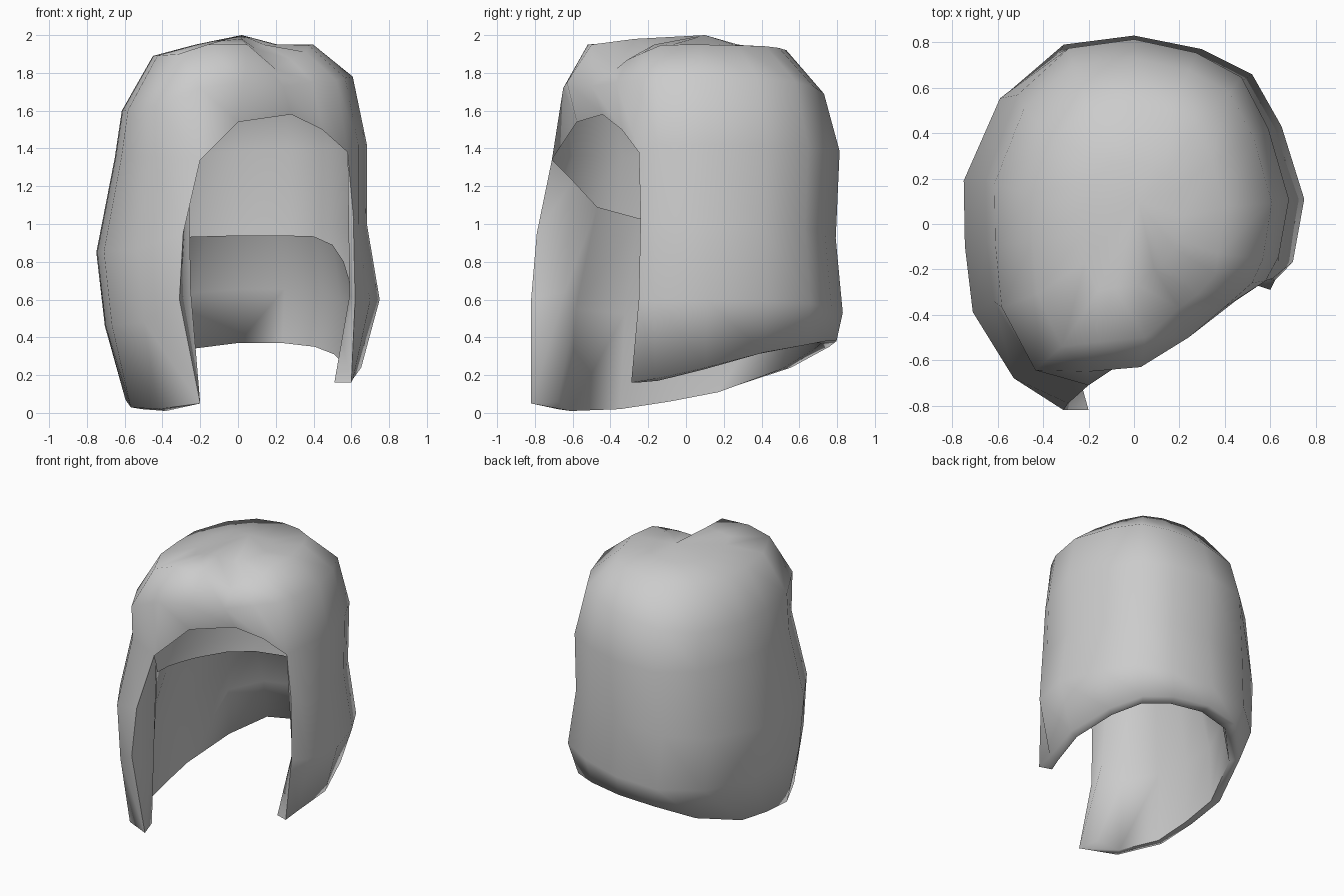
import bpy, bmesh, math

cube = bpy.data.objects.get("Cube")
if cube:
    bpy.data.objects.remove(cube)

mat = bpy.data.materials.new("light grey")
mat.use_nodes = True
GREY = (0.6, 0.6, 0.6, 1)
mat.diffuse_color = GREY
mat.node_tree.nodes["Principled BSDF"].inputs["Base Color"].default_value = GREY

# Widest outline from right cheek, round the back, to left cheek: x, y, hem height
SIDES = [(-.32, -.82, .05), (-.53, -.70, .02), (-.71, -.40, .03), (-.745, -.1, .07),
         (-.75, .20, .12), (-.59, .58, .24), (-.33, .79, .35), (0, .83, .38),
         (.30, .77, .38), (.52, .66, .36), (.65, .43, .32), (.75, .11, .24),
         (.70, -.17, .18), (.6, -.27, .16)]
# Fringe columns above the face opening: x, y, opening height
FRINGE = [(.49, -.40, 1.5), (.31, -.52, 1.58), (0, -.68, 1.54)]
# Rows: height at left, height at right, scale for +x, -x, +y, -y
ROWS = [(0, 0, .87, .80, .96, .97), (.6, .46, 1, .94, 1, .98),
        (1.0, .85, .91, 1.0, .955, .97), (1.42, 1.35, .91, .87, .98, .85),
        (1.78, 1.6, .81, .82, .88, .92), (1.95, 1.89, .53, .60, .64, .77),
        (1.95, 1.95, .28, .3, .33, .42)]
# Edges of the face opening, continued to the crown
CHEEK_R = [(-.2, -.82, .05), (-.31, -.82, .6), (-.29, -.79, .95), (-.2, -.71, 1.34),
           (-.2, -.65, 1.72), (-.16, -.52, 1.95), (-.09, -.28, 1.97)]
CHEEK_L = [(.6, -.29, .16), (.62, -.25, .6), (.61, -.24, 1.05), (.58, -.25, 1.38),
           (.52, -.26, 1.76), (.36, -.22, 1.91), (.18, -.11, 1.94)]
# Free upper edge of the lining, inside the shell
LINING_TOP = [(-.26, -.6, 1.23), (-.34, -.47, 1.09), (-.41, -.25, 1.03), (-.44, -.05, .98),
              (-.44, .14, .94), (-.33, .36, .93), (-.17, .46, .935), (.02, .5, .94),
              (.22, .49, .94), (.40, .40, .935), (.50, .24, .89), (.56, .06, .80),
              (.59, -.1, .70), (.59, -.2, .62)]
cols = SIDES + FRINGE
n, side_n = len(cols), len(SIDES)
LAST = side_n - 1

# Fixed points: cheek edges, the parting groove and the raised lock beside it
fixed = {(0, r): p for r, p in enumerate(CHEEK_R)}
fixed.update({(LAST, r): p for r, p in enumerate(CHEEK_L)})
groove = side_n + 1
fixed.update({(groove, 4): (.24, -.50, 1.73), (groove, 5): (.20, -.37, 1.82),
              (groove, 6): (.09, -.2, 1.93), (groove - 1, 5): (.28, -.31, 1.87),
              (groove + 1, 4): (.03, -.63, 1.75), (groove + 1, 5): (.05, -.50, 1.95),
              (groove + 1, 6): (.02, -.27, 1.98)})


def place(c, r):
    if (c, r) in fixed:
        return fixed[c, r]
    x, y, edge = cols[c]
    z_left, z_right, left, right, back, front = ROWS[r]
    t = (x / .75 + 1) / 2
    z = z_right + (z_left - z_right) * t
    if r == 0 or (r == 3 and c >= side_n):
        z = edge
    return (x * (left if x > 0 else right), y * (back if y > 0 else front), z)


bm = bmesh.new()
outer = {(c, r): bm.verts.new(place(c, r)) for c in range(n) for r in range(7)
         if c < side_n or r >= 3}

# Outer shell, closed at the crown
for r in range(6):
    for c in range(n if r >= 3 else LAST):
        d = (c + 1) % n
        bm.faces.new([outer[k] for k in ((c, r), (c, r + 1), (d, r + 1), (d, r))])
crown = bm.verts.new((.02, .1, 2.0))
for c in range(n):
    bm.faces.new((outer[c, 6], crown, outer[(c + 1) % n, 6]))

# Lining, leaning inwards from the hem to its open top
hem_ends = {0: (-.24, -.68, .06), LAST: (.51, -.26, .16)}
inner = {}
for c in range(side_n):
    x, y, z = outer[c, 0].co
    low = hem_ends.get(c, (x * .9, y * .9, z - .01))
    top = LINING_TOP[c]
    bulge = 1.0 if c in hem_ends else 1.08
    middle = [(a + b) / 2 * s for a, b, s in zip(low, top, (bulge, bulge, 1))]
    for r, p in enumerate((low, middle, top)):
        inner[c, r] = bm.verts.new(p)
for c in range(LAST):
    for r in range(2):
        bm.faces.new([inner[k] for k in ((c, r), (c + 1, r), (c + 1, r + 1), (c, r + 1))])
    # Hem
    bm.faces.new((outer[c, 0], outer[c + 1, 0], inner[c + 1, 0], inner[c, 0]))

# Edges of the opening
for c in (0, LAST):
    for r in range(2):
        bm.faces.new((outer[c, r], outer[c, r + 1], inner[c, r + 1], inner[c, r]))
    bm.faces.new((outer[c, 2], outer[c, 3], inner[c, 2]))

bmesh.ops.recalc_face_normals(bm, faces=bm.faces)
mesh = bpy.data.meshes.new("hair_shell")
bm.to_mesh(mesh)
bm.free()
mesh.materials.append(mat)
hair = bpy.data.objects.new("hair_shell", mesh)
bpy.context.collection.objects.link(hair)
bpy.context.view_layer.objects.active = hair
hair.select_set(True)
bpy.ops.object.shade_smooth_by_angle(angle=math.radians(85))
